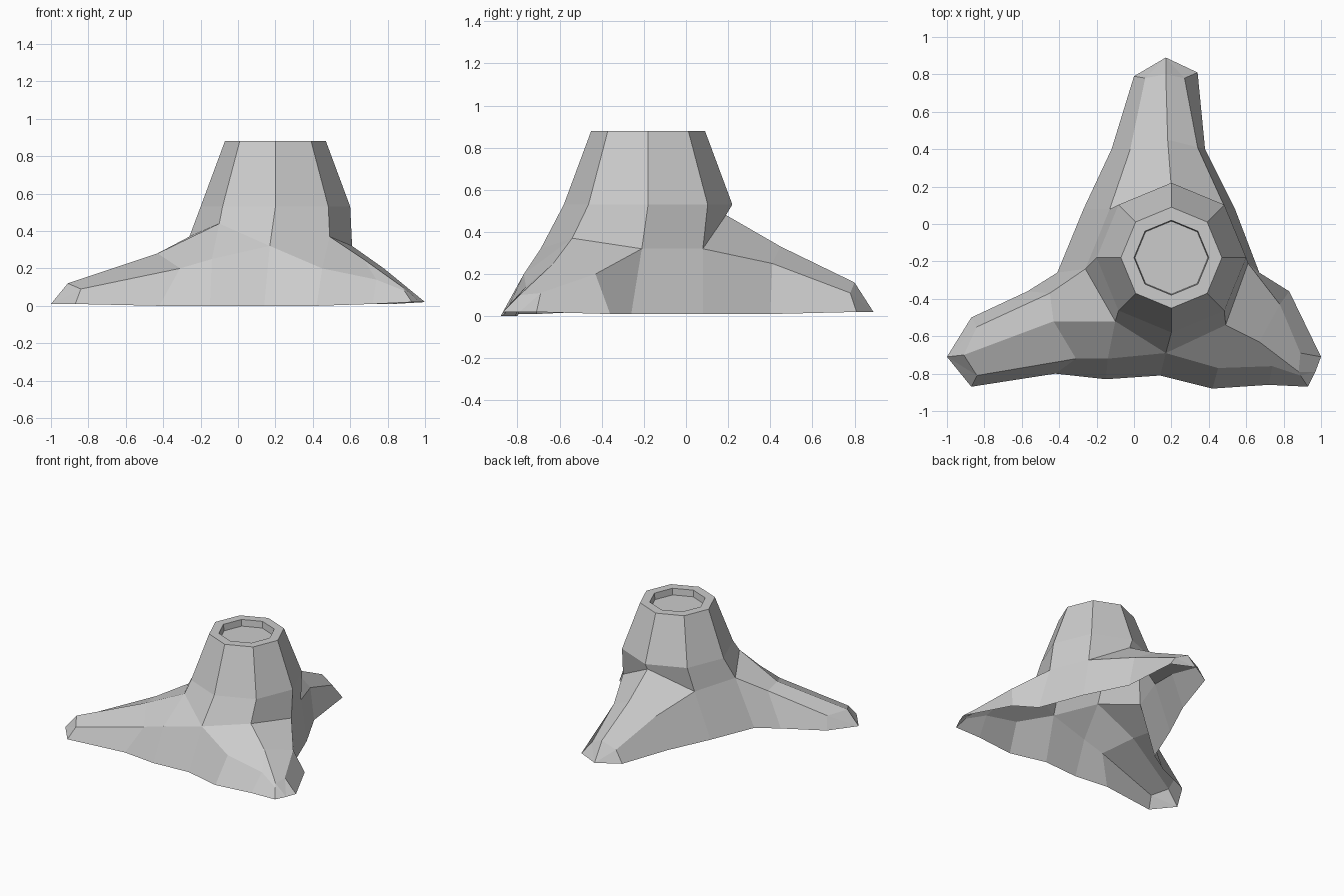
import bpy
import math

if "Cube" in bpy.data.objects:
    bpy.data.objects.remove(bpy.data.objects["Cube"], do_unlink=True)

grey = bpy.data.materials.new("stump_grey")
grey.use_nodes = True
colour = (0.6, 0.6, 0.6, 1)
grey.diffuse_color = colour
grey.node_tree.nodes["Principled BSDF"].inputs["Base Color"].default_value = colour


def build(name, polygons):
    """Make one flat-shaded object from polygons, sharing equal corners."""
    corners = list(dict.fromkeys(p for poly in polygons for p in poly))
    index = {p: i for i, p in enumerate(corners)}
    mesh = bpy.data.meshes.new(name)
    mesh.from_pydata(corners, [], [[index[p] for p in poly] for poly in polygons])
    mesh.materials.append(grey)
    obj = bpy.data.objects.new(name, mesh)
    bpy.context.collection.objects.link(obj)
    return obj


def loft(a, b, closed=False):
    """Quads between two rows of points."""
    count = len(a) if closed else len(a) - 1
    faces = []
    for i in range(count):
        j = (i + 1) % len(a)
        faces.append((a[i], b[i], b[j], a[j]))
    return faces


def ring(radius, z):
    """Octagon around the trunk axis, starting at the front left corner."""
    return [(0.2 + radius * math.cos(math.radians(angle)),
             -0.18 + radius * math.sin(math.radians(angle)), z)
            for angle in range(-45, 315, 45)]


def build_root(name, rows, toe):
    """Loft the ridge lines of a root, then close its end around the toe."""
    faces = []
    for a, b in zip(rows, rows[1:]):
        faces += loft(a, b)
        faces.append((toe, b[0], a[0]))
    build(name, faces)


# Root ridge lines, each running from the tip to the trunk
left_rows = [
    [(-.87, -.5, .02), (-.57, -.36, .01), (-.41, -.26, .01)],
    [(-.84, -.55, .11), (-.45, -.37, .27), (-.26, -.24, .37)],
    [(-.91, -.7, .12), (-.43, -.52, .28), (-.1, -.52, .44)],
    [(-.84, -.81, .09), (-.31, -.72, .2), (-.14, -.72, .25)],
    [(-.87, -.87, .01), (-.42, -.8, 0), (-.15, -.83, 0)],
]
right_rows = [
    [(.93, -.87, .02), (.72, -.86, .01), (.42, -.88, 0)],
    [(.89, -.81, .08), (.74, -.76, .14), (.45, -.77, .2)],
    [(.88, -.79, .1), (.67, -.63, .25), (.49, -.54, .37)],
    [(.89, -.69, .11), (.78, -.43, .2), (.61, -.21, .32)],
    [(1, -.71, .02), (.83, -.36, .01), (.67, -.26, .01)],
]
back_rows = [
    [(.34, .81, .02), (.38, .4, .01), (.54, .08, .01)],
    [(.27, .78, .11), (.34, .41, .25), (.49, .08, .32)],
    [(.17, .8, .16), (.18, .45, .33), (.2, .19, .48)],
    [(.06, .78, .11), (-.02, .4, .25), (-.13, .08, .35)],
    [(0, .79, .02), (-.12, .4, .01), (-.27, .08, .01)],
]
build_root("right_side_root", left_rows, (-1, -.71, .01))
build_root("left_side_root", right_rows, (.97, -.79, .02))
build_root("back_root", back_rows, (.17, .89, .02))

# Inner ends of the roots, where they meet the trunk
left = [row[-1] for row in left_rows]
right = [row[-1] for row in right_rows]
back = [row[-1] for row in back_rows]
front = (.17, -.69, .32)
front_foot = (.14, -.81, 0)

# Trunk with a rim and a shallow well in the top
shoulder = [right[2], right[3], back[1], back[2], back[3], left[1], left[2], front]
rings = [ring(.195, .83), ring(.2, .88), ring(.27, .88), ring(.4, .53), shoulder]
trunk = [tuple(rings[0])]
for upper, lower in zip(rings, rings[1:]):
    trunk += loft(upper, lower, closed=True)
build("trunk", trunk)

# Skirt panels between the roots
skirt = loft([left[3], front, right[1]], [left[4], front_foot, right[0]])
skirt += [(left[2], left[3], front), (right[2], front, right[1])]
skirt += loft([right[3], back[1]], [right[4], back[0]])
skirt += loft([back[3], left[1]], [back[4], left[0]])
build("trunk_skirt", skirt)
